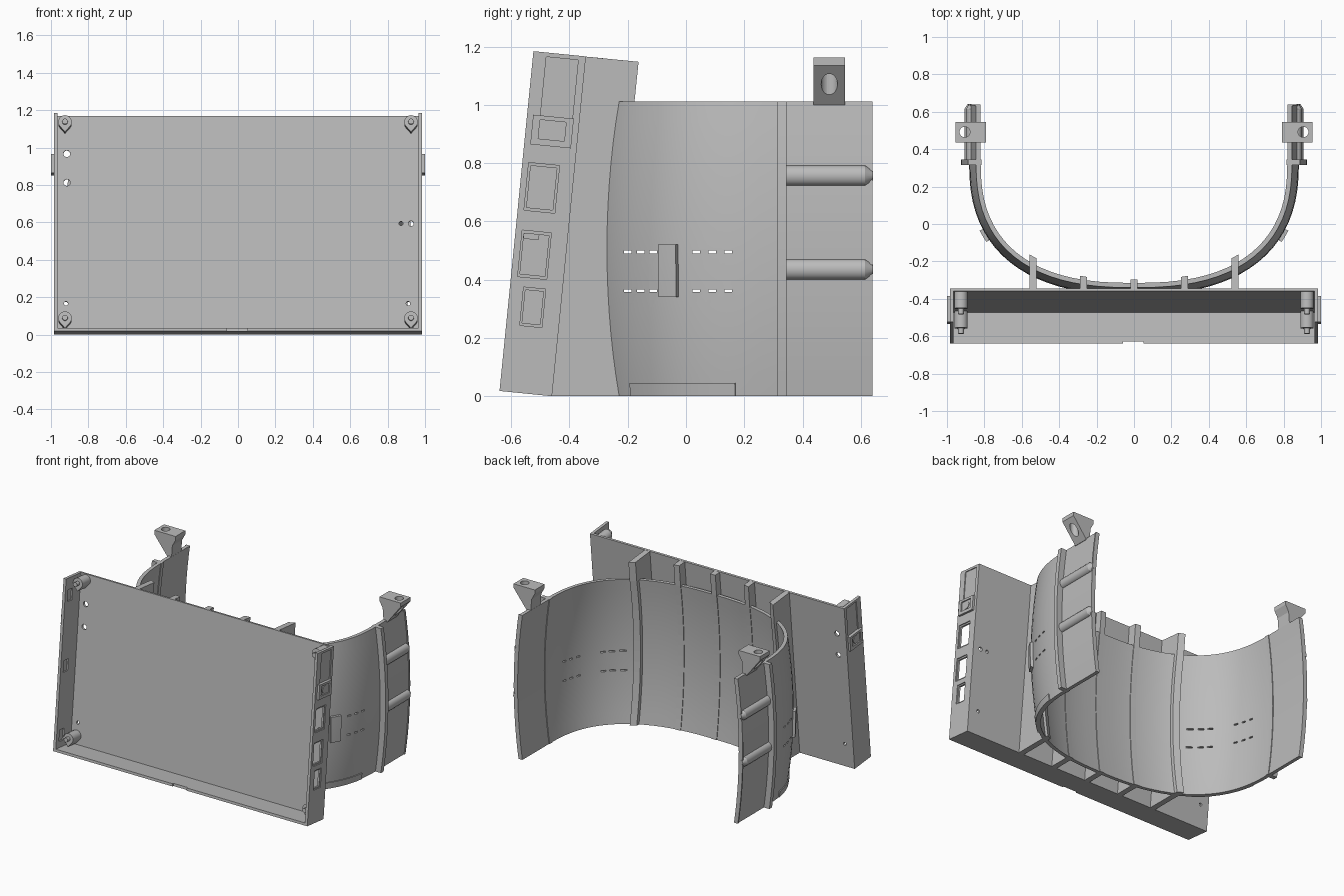
import bpy, bmesh, math
from mathutils import Matrix, Vector

if "Cube" in bpy.data.objects:
    bpy.data.objects.remove(bpy.data.objects["Cube"])

grey = bpy.data.materials.new("matte_grey")
grey.diffuse_color = (0.5, 0.5, 0.5, 1)
grey.use_nodes = True
grey.node_tree.nodes["Principled BSDF"].inputs["Base Color"].default_value = grey.diffuse_color

TILT = math.radians(5.7)
TRAY = Matrix.Translation((0, -0.46, 0)) @ Matrix.Rotation(-TILT, 4, 'X')
A, B, Y0, H = 0.845, 0.68, 0.34, 1.012      # band half width, depth, start of straight ends, height
ID = Matrix.Identity(4)


def finish(name, bm, mat=ID, smooth=False):
    bm.transform(mat)
    bmesh.ops.recalc_face_normals(bm, faces=bm.faces)
    me = bpy.data.meshes.new(name)
    bm.to_mesh(me)
    bm.free()
    ob = bpy.data.objects.new(name, me)
    bpy.context.collection.objects.link(ob)
    me.materials.append(grey)
    if smooth:
        bpy.ops.object.select_all(action='DESELECT')
        ob.select_set(True)
        bpy.context.view_layer.objects.active = ob
        bpy.ops.object.shade_smooth_by_angle(angle=math.radians(30))
    return ob


def add_box(bm, x0, x1, y0, y1, z0, z1):
    m = Matrix.Translation(((x0 + x1) / 2, (y0 + y1) / 2, (z0 + z1) / 2))
    bmesh.ops.create_cube(bm, size=1, matrix=m @ Matrix.Diagonal((abs(x1 - x0), y1 - y0, z1 - z0, 1)))


def box(name, *dims, mat=ID):
    bm = bmesh.new()
    add_box(bm, *dims)
    return finish(name, bm, mat)


def add_cyl(bm, p, axis, r, length, seg=24):
    q = Vector(axis).to_track_quat('Z', 'Y').to_matrix().to_4x4()
    bmesh.ops.create_cone(bm, cap_ends=True, segments=seg, radius1=r, radius2=r, depth=length,
                          matrix=Matrix.Translation(p) @ q)


def add_prism(bm, first, second):
    """Solid between two matching outlines."""
    a = [bm.verts.new(p) for p in first]
    b = [bm.verts.new(p) for p in second]
    bm.faces.new(a)
    bm.faces.new(b)
    for i in range(len(a)):
        j = (i + 1) % len(a)
        bm.faces.new((a[i], a[j], b[j], b[i]))


def cut(ob, bm, mat=ID):
    """Subtract the cutter solids and bake the result."""
    c = finish("cutter", bm, mat)
    c.hide_render = True
    m = ob.modifiers.new("cut", 'BOOLEAN')
    m.object, m.operation, m.solver = c, 'DIFFERENCE', 'EXACT'
    dg = bpy.context.evaluated_depsgraph_get()
    me = bpy.data.meshes.new_from_object(ob.evaluated_get(dg))
    ob.modifiers.clear()
    ob.data = me
    bpy.data.objects.remove(c)


# ---- curved band maths: t=0 front centre, |t|=1 end of curve, |t|=2 band end
def bulge(z):
    return 0.037 * (1 - ((z - H / 2) / (H / 2)) ** 2)


def band_point(t, z, off):
    s, u = (1 if t >= 0 else -1), abs(t)
    if u >= 1:
        x, y, n = A, Y0 + (u - 1) * 0.3, Vector((1, 0))
    else:
        sx, cy = math.sin(u * math.pi / 2) ** 0.8, math.cos(u * math.pi / 2) ** 0.8
        x, y = A * sx, Y0 - B * cy
        n = Vector((sx ** 1.5 / A, -cy ** 1.5 / B)).normalized()
    d = off + bulge(z)
    return Vector((s * (x + n.x * d), y + n.y * d, z))


def t_of_y(y):
    if y >= Y0:
        return 1 + (y - Y0) / 0.3
    return math.acos(((Y0 - y) / B) ** 1.25) * 2 / math.pi


def shell(name, t0, t1, z0, z1, inner, outer, nt, nz):
    bm = bmesh.new()
    g = [[[bm.verts.new(band_point(t0 + (t1 - t0) * i / nt, z0 + (z1 - z0) * j / nz, o))
           for j in range(nz + 1)] for i in range(nt + 1)] for o in (inner, outer)]
    for i in range(nt):
        for k in (0, 1):
            for j in range(nz):
                bm.faces.new((g[k][i][j], g[k][i + 1][j], g[k][i + 1][j + 1], g[k][i][j + 1]))
        for j in (0, nz):
            bm.faces.new((g[0][i][j], g[0][i + 1][j], g[1][i + 1][j], g[1][i][j]))
    for i in (0, nt):
        for j in range(nz):
            bm.faces.new((g[0][i][j], g[0][i][j + 1], g[1][i][j + 1], g[1][i][j]))
    return finish(name, bm, smooth=True)


# ---- band with rows of small slots
band = shell("band", -2, 2, 0, H, -0.025, 0, 80, 14)
bm = bmesh.new()
for s in (-1, 1):
    for z in (0.362, 0.495):
        for y in (-0.2, -0.155, -0.112, 0.035, 0.09, 0.145):
            add_box(bm, s * 0.55, s * 0.98, y - 0.013, y + 0.013, z - 0.005, z + 0.005)
cut(band, bm)

for s, side in ((-1, "left"), (1, "right")):
    def strip(name, y0, y1, *rest):
        shell(side + name, s * t_of_y(y0), s * t_of_y(y1), *rest)
    strip("_upright_rib", 0.315, 0.345, 0, H, -0.03, 0.042, 2, 14)
    strip("_pad", -0.065, -0.01, 0.34, 0.52, -0.01, 0.018, 3, 4)
    strip("_foot_strip", -0.185, 0.17, 0, 0.045, -0.01, 0.006, 12, 1)
    strip("_end_lip", 0.63, 0.64, 0, H, -0.025, 0.005, 1, 14)
    # rounded cross bars with tapered tips
    for n, z in enumerate((0.435, 0.757)):
        bm = bmesh.new()
        cx = s * (A + bulge(z) - 0.005)
        rings = []
        for y, k in ((0.33, 1), (0.615, 1), (0.642, 0.45)):
            rings.append([(cx + s * 0.03 * k * math.sin(i * math.pi / 10), y,
                           z + 0.035 * k * math.cos(i * math.pi / 10)) for i in range(11)])
        add_prism(bm, rings[0], rings[1])
        add_prism(bm, rings[1], rings[2])
        finish(side + "_cross_bar_%d" % n, bm, smooth=True)
    # wedge bracket with vertical hole
    bm = bmesh.new()
    prof = [(0.79, 1.162), (0.955, 1.162), (0.955, 1.135), (0.85, 1.0), (0.822, 1.0), (0.815, 1.09), (0.79, 1.135)]
    add_prism(bm, [(s * x, 0.437, z) for x, z in prof], [(s * x, 0.545, z) for x, z in prof])
    bracket = finish(side + "_bracket", bm)
    bm = bmesh.new()
    add_cyl(bm, (s * 0.905, 0.492, 1.1), (0, 0, 1), 0.028, 0.4)
    cut(bracket, bm)


# ---- ribs joining tray and band, inner edge follows the band
def rib_outline(x, lip):
    f = (abs(x) / A) ** 2.5
    base = Y0 - B * (1 - f) ** 0.4
    n = Vector((abs(x / A) ** 1.5 / A, -(1 - f) ** 0.6 / B)).normalized()
    curve = [(base - bulge(H * i / 14) / abs(n.y) + lip, H * i / 14) for i in range(15)]
    ye = curve[-1][0] + 0.014
    pts = [(-0.465, 0.0)] + curve + [(ye, 1.166 - 0.1 * (ye + 0.345)), (-0.35, 1.166)]
    return [(x, y, z) for y, z in pts]


for n, (x, lip) in enumerate(((-0.54, 0.053), (-0.27, 0.03), (0, 0.03), (0.27, 0.03), (0.54, 0.053))):
    bm = bmesh.new()
    add_prism(bm, rib_outline(x - 0.02, lip), rib_outline(x + 0.02, lip))
    finish("joining_rib_%d" % n, bm)

# ---- tilted tray: back plate with holes
plate = box("tray_back", -0.97, 0.97, -0.016, 0, 0, 1.172, mat=TRAY)
bm = bmesh.new()
for x, z, r in ((-0.915, 0.97, 0.018), (-0.915, 0.815, 0.018), (-0.92, 0.165, 0.011),
                (0.91, 0.165, 0.011), (0.925, 0.595, 0.014), (0.872, 0.595, 0.011)):
    add_cyl(bm, (x, 0, z), (0, 1, 0), r, 0.1)
cut(plate, bm, TRAY)

# floor with front notch
floor = box("tray_floor", -0.97, 0.97, -0.181, 0, 0, 0.018, mat=TRAY)
bm = bmesh.new()
add_box(bm, -0.06, 0.05, -0.2, -0.17, -0.1, 0.1)
cut(floor, bm, TRAY)

# side walls
for s, side in ((-1, "left"), (1, "right")):
    wall = box(side + "_wall", s * 0.965, s * 0.985, -0.181, 0, 0, 1.172, mat=TRAY)
    bm = bmesh.new()
    add_box(bm, s * 0.979, s * 1.1, -0.135, -0.025, 0.95, 1.157)
    if s > 0:   # port windows with shallow bezels
        for y, z, hy, hz in ((-0.106, 0.708, 0.053, 0.082), (-0.108, 0.477, 0.05, 0.08), (-0.096, 0.297, 0.038, 0.066)):
            add_box(bm, 0.978, 1.1, y - hy, y + hy, z - hz, z + hz)
    else:       # inner latch recesses
        for z in (0.1, 0.57, 1.05):
            add_box(bm, -0.975, -0.9, -0.15, -0.1, z - 0.04, z + 0.04)
    cut(wall, bm, TRAY)
    if s > 0:
        bm = bmesh.new()
        for y, z, hy, hz in ((-0.106, 0.708, 0.045, 0.072), (-0.108, 0.477, 0.043, 0.07), (-0.096, 0.297, 0.031, 0.057)):
            add_box(bm, 0.9, 1.1, y - hy, y + hy, z - hz, z + hz)
        cut(wall, bm, TRAY)
    # raised socket with recessed round face
    socket = box(side + "_socket", s * 0.97, s * 1.0, -0.16, -0.02, 0.853, 0.955, mat=TRAY)
    bm = bmesh.new()
    add_box(bm, s * 0.992, s * 1.1, -0.135, -0.045, 0.875, 0.94)
    cut(socket, bm, TRAY)
    bm = bmesh.new()
    add_cyl(bm, (s * 0.992, -0.09, 0.907), (1, 0, 0), 0.027, 0.008)
    finish(side + "_socket_face", bm, TRAY)

    # teardrop mounting posts with pins
    for n, z in enumerate((0.078, 1.132)):
        bm = bmesh.new()
        x, r = s * 0.925, 0.036
        ring = [(x + r * math.cos(a), z + r * math.sin(a))
                for a in (math.radians(-35 + 250 * i / 20) for i in range(21))] + [(x, z - 0.054)]
        add_prism(bm, [(px, -0.01, pz) for px, pz in ring], [(px, -0.105, pz) for px, pz in ring])
        add_cyl(bm, (x, -0.115, z), (0, 1, 0), 0.015, 0.04, 16)
        finish(side + "_post_%d" % n, bm, TRAY, smooth=True)
